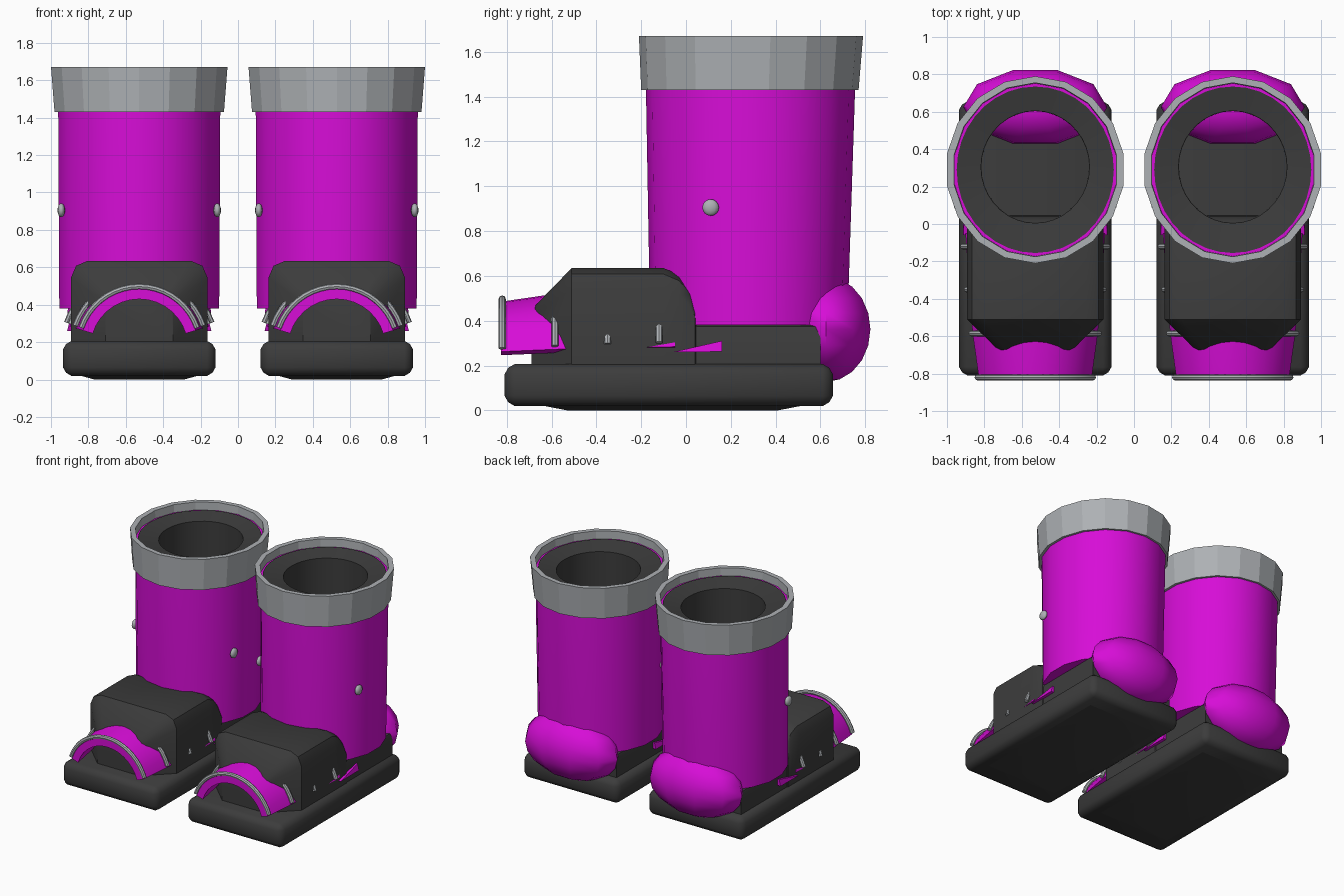
import bpy, bmesh
from math import sin, cos, pi, radians
from mathutils import Vector, Matrix

if "Cube" in bpy.data.objects:
    bpy.data.objects.remove(bpy.data.objects["Cube"], do_unlink=True)


def material(name, rgb):
    m = bpy.data.materials.new(name)
    m.use_nodes = True
    m.diffuse_color = (*rgb, 1)
    m.node_tree.nodes["Principled BSDF"].inputs["Base Color"].default_value = (*rgb, 1)
    return m


MAGENTA = material("magenta", (0.68, 0.004, 0.68))
GREY = material("light_grey", (0.42, 0.44, 0.46))
DARK = material("charcoal", (0.045, 0.045, 0.045))


def finish(bm, name, mat, x, angle=35):
    """Turn a bmesh into an object with smooth shading and sharp creases."""
    bmesh.ops.recalc_face_normals(bm, faces=bm.faces[:])
    me = bpy.data.meshes.new(name)
    bm.to_mesh(me)
    bm.free()
    me.materials.append(mat)
    me.shade_smooth()
    me.set_sharp_from_angle(angle=radians(angle))
    ob = bpy.data.objects.new(name, me)
    ob.location.x = x
    bpy.context.collection.objects.link(ob)
    return ob


def loft(sections, closed=False):
    """Skin closed rings of points; either cap the ends or join last to first."""
    bm = bmesh.new()
    rings = [[bm.verts.new(p) for p in s] for s in sections]
    n = len(rings[0])
    pairs = list(zip(rings, rings[1:]))
    if closed:
        pairs.append((rings[-1], rings[0]))
    for a, b in pairs:
        for i in range(n):
            j = (i + 1) % n
            bm.faces.new((a[i], a[j], b[j], b[i]))
    if not closed:
        bm.faces.new(rings[0][::-1])
        bm.faces.new(rings[-1])
    return bm


def ellipse(rx, ry, cy, z, n=18):
    return [(rx * sin(2 * pi * i / n), cy - ry * cos(2 * pi * i / n), z) for i in range(n)]


def foot_section(y, w, h, c):
    """Cross-section of the foot with softened top corners."""
    half = [(w, 0.19), (w, h - c), (w - 0.3 * c, h - 0.3 * c), (w - c, h)]
    return [(x, y, z) for x, z in half] + [(-x, y, z) for x, z in half[::-1]]


ARC_Z = 0.17


def arch_section(y, r):
    """Half-ring cross-section of the toe guard."""
    angles = [radians(17 + 146 * i / 14) for i in range(15)]
    outer = [(r * cos(a), y, ARC_Z + r * sin(a)) for a in angles]
    inner = [((r - 0.055) * cos(a), y, ARC_Z + (r - 0.055) * sin(a)) for a in angles]
    return outer + inner[::-1]


def hoop(y, r, t=0.016):
    """Thin round rod bent over the toe guard."""
    sections = []
    for i in range(19):
        a = radians(19 + 142 * i / 18)
        sections.append([((r + t * cos(b)) * cos(a), y + t * sin(b),
                          ARC_Z + (r + t * cos(b)) * sin(a))
                         for b in (2 * pi * k / 8 for k in range(8))])
    return loft(sections)


def ellipsoid(center, radii, u, v):
    bm = bmesh.new()
    bmesh.ops.create_uvsphere(bm, u_segments=u, v_segments=v, radius=1)
    # put a vertex on the rear centre line
    bmesh.ops.rotate(bm, verts=bm.verts, matrix=Matrix.Rotation(pi / 2, 3, 'Z'))
    bmesh.ops.scale(bm, verts=bm.verts, vec=radii)
    bmesh.ops.translate(bm, verts=bm.verts, vec=center)
    return bm


def rectangle(w, y0, y1, z):
    return [(-w, y0, z), (w, y0, z), (w, y1, z), (-w, y1, z)]


def boot(side, x):
    # sole with softened edges, and the tread beneath it
    bm = bmesh.new()
    bmesh.ops.create_cube(bm, size=1)
    bmesh.ops.scale(bm, verts=bm.verts, vec=(0.815, 1.465, 0.187))
    bmesh.ops.translate(bm, verts=bm.verts, vec=(0, -0.077, 0.113))
    bmesh.ops.bevel(bm, geom=bm.edges[:], offset=0.045, segments=2, affect='EDGES', profile=0.4)
    finish(bm, side + "_sole", DARK, x)
    finish(loft([rectangle(0.24, -0.53, 0.41, 0), rectangle(0.33, -0.66, 0.54, 0.025)]),
           side + "_tread", DARK, x)

    # foot: tapered toe box dropping to a low rear deck
    rows = [(-0.69, 0.18, 0.45, 0.04), (-0.51, 0.365, 0.635, 0.09), (-0.1, 0.365, 0.635, 0.09),
            (-0.03, 0.365, 0.605, 0.09), (0.02, 0.365, 0.54, 0.08), (0.04, 0.365, 0.47, 0.05),
            (0.045, 0.36, 0.38, 0.02), (0.6, 0.36, 0.38, 0.02)]
    finish(loft([foot_section(*r) for r in rows]), side + "_foot", DARK, x, 40)

    # toe guard and its hoops
    guard = [(-0.825, 0.315), (-0.585, 0.35), (-0.35, 0.37), (-0.05, 0.39)]
    finish(loft([arch_section(*g) for g in guard]), side + "_toe_guard", MAGENTA, x)
    for k, (y, r) in enumerate([(-0.82, 0.327), (-0.585, 0.361), (-0.35, 0.388), (-0.12, 0.409)]):
        finish(hoop(y, r), f"{side}_hoop_{k + 1}", GREY, x)

    # rear tips of the guard showing through the foot sides
    for s, label in ((-1, "right"), (1, "left")):
        tip = [[(s * w, -0.06, 0.26), (s * w, 0.16, 0.262), (s * (w - 0.012), 0.16, 0.31)]
               for w in (0.33, 0.385)]
        finish(loft(tip), f"{side}_guard_tip_{label}", MAGENTA, x)

    # heel bulb
    finish(ellipsoid((0, 0.625, 0.362), (0.385, 0.208, 0.235), 10, 10),
           side + "_heel", MAGENTA, x, 60)

    # leg tube, dark liner and collar, each a closed ring profile
    leg = [(0.434, 0.44, 0.28, 0.38), (0.44, 0.467, 0.288, 1.45), (0.438, 0.465, 0.288, 1.61),
           (0.418, 0.44, 0.288, 1.61), (0.295, 0.305, 0.3, 0.38)]
    finish(loft([ellipse(*p) for p in leg], True), side + "_leg", MAGENTA, x)
    liner = [(0.42, 0.445, 0.29, 1.4), (0.42, 0.445, 0.29, 1.615), (0.29, 0.3, 0.305, 1.59),
             (0.288, 0.298, 0.305, 0.385), (0.3, 0.31, 0.3, 0.385)]
    finish(loft([ellipse(*p, 36) for p in liner], True), side + "_liner", DARK, x)
    collar = [(0.46, 0.485, 0.285, 1.43), (0.479, 0.5, 0.29, 1.67),
              (0.44, 0.465, 0.29, 1.67), (0.43, 0.455, 0.288, 1.43)]
    finish(loft([ellipse(*p) for p in collar], True), side + "_collar", GREY, x, 15)

    # round studs on both sides of the leg
    for s, label in ((-1, "right"), (1, "left")):
        finish(ellipsoid((s * 0.417, 0.11, 0.905), (0.02, 0.037, 0.037), 12, 8),
               f"{side}_stud_{label}", GREY, x, 60)


for sign, side in ((1, "left"), (-1, "right")):
    boot(side, sign * 0.528)
